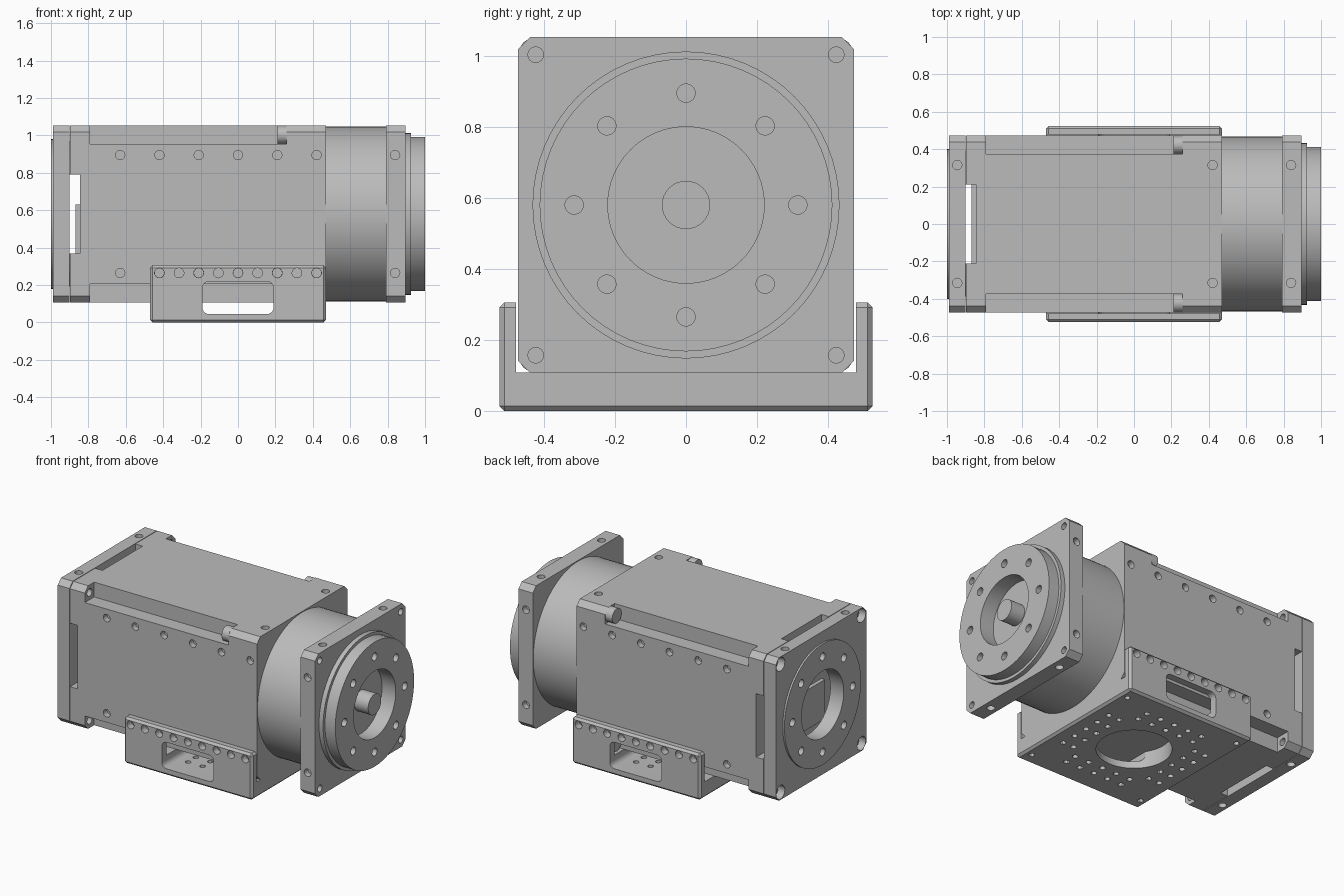
import bpy, bmesh
from math import pi, sin, cos
from mathutils import Matrix, Vector

cube = bpy.data.objects.get("Cube")
if cube:
    bpy.data.objects.remove(cube, do_unlink=True)

grey = bpy.data.materials.new("machined grey")
grey.use_nodes = True
grey.diffuse_color = (0.5, 0.5, 0.5, 1)
grey.node_tree.nodes["Principled BSDF"].inputs["Base Color"].default_value = (0.5, 0.5, 0.5, 1)

AXIS_Z = 0.58      # height of the drive axis
HALF = 0.473       # half width of the square housing
CORNER = 0.423     # tie bolt offset from the axis
TURN = {"X": Matrix.Rotation(pi / 2, 4, "Y"),
        "Y": Matrix.Rotation(pi / 2, 4, "X"),
        "Z": Matrix.Identity(4)}
SIGNS = (-1, 1)
CORNERS = [(a, b) for a in SIGNS for b in SIGNS]


def box(bm, lo, hi, bevel=0, along="XYZ", segments=1):
    """Add a box, with the edges running along the given axes bevelled."""
    lo, hi = Vector(lo), Vector(hi)
    verts = bmesh.ops.create_cube(bm, size=1)["verts"]
    for v in verts:
        v.co = Vector([l + (c + 0.5) * (h - l) for l, h, c in zip(lo, hi, v.co)])
    if bevel:
        edges = []
        for e in {e for v in verts for e in v.link_edges}:
            d = e.verts[0].co - e.verts[1].co
            if "XYZ"[max(range(3), key=lambda i: abs(d[i]))] in along:
                edges.append(e)
        bmesh.ops.bevel(bm, geom=edges, offset=bevel, segments=segments,
                        profile=0.5, affect="EDGES")


def rod(bm, axis, centre, radius, length, sides=16):
    """Add a cylinder along an axis."""
    bmesh.ops.create_cone(bm, cap_ends=True, segments=sides, radius1=radius,
                          radius2=radius, depth=length,
                          matrix=Matrix.Translation(centre) @ TURN[axis])


def drum(bm, x0, x1, radius, sides=64):
    """Add a cylinder on the drive axis."""
    rod(bm, "X", ((x0 + x1) / 2, 0, AXIS_Z), radius, x1 - x0, sides)


def bolt_circle(bm, x):
    for i in range(8):
        a = i * pi / 4
        rod(bm, "X", (x, 0.315 * cos(a), AXIS_Z + 0.315 * sin(a)), 0.026, 0.08)


def corner_rods(bm, x, radius, length):
    for a, b in CORNERS:
        rod(bm, "X", (x, a * CORNER, AXIS_Z + b * CORNER), radius, length)


def make(name, build, cut=None):
    """Make an object from a build function, less the shapes of a cut function."""
    def solid(label, fn):
        bm = bmesh.new()
        fn(bm)
        bmesh.ops.recalc_face_normals(bm, faces=bm.faces)
        mesh = bpy.data.meshes.new(label)
        bm.to_mesh(mesh)
        bm.free()
        ob = bpy.data.objects.new(label, mesh)
        bpy.context.collection.objects.link(ob)
        return ob

    ob = solid(name, build)
    ob.data.materials.append(grey)
    bpy.ops.object.select_all(action="DESELECT")
    ob.select_set(True)
    bpy.context.view_layer.objects.active = ob
    if cut:
        cutter = solid(name + "_cutter", cut)
        cutter.hide_render = True
        mod = ob.modifiers.new("cut", "BOOLEAN")
        mod.object, mod.operation = cutter, "DIFFERENCE"
        mod.solver, mod.use_self = "EXACT", True
        bpy.ops.object.modifier_apply(modifier=mod.name)
        bpy.data.objects.remove(cutter, do_unlink=True)
    bpy.ops.object.shade_smooth_by_angle(angle=pi / 6)
    return ob


def block(x0, x1):
    """Square housing section with chamfered long edges."""
    return lambda bm: box(bm, (x0, -HALF, AXIS_Z - HALF), (x1, HALF, AXIS_Z + HALF), 0.035, "X")


def vertical_holes(bm, x):
    for a, b in CORNERS:
        rod(bm, "Z", (x, a * 0.315, AXIS_Z + b * HALF), 0.025, 0.08)


def side_holes(bm, x):
    for a, b in CORNERS:
        rod(bm, "Y", (x, a * HALF, AXIS_Z + b * 0.315), 0.025, 0.08)


# Main housing with corner notches, side holes and rear slots
def housing_cuts(bm):
    for a, b in CORNERS:
        y, z = sorted((a * 0.375, a * 0.6)), sorted((b * 0.375, b * 0.6))
        box(bm, (-0.79, y[0], AXIS_Z + z[0]), (0.26, y[1], AXIS_Z + z[1]))
    corner_rods(bm, -0.8, 0.025, 0.08)
    box(bm, (-0.95, -0.6, 0.37), (-0.845, 0.6, 0.79))
    box(bm, (-0.95, -0.21, 0), (-0.845, 0.21, 1.2))
    drum(bm, -0.95, -0.845, 0.22)
    for i in range(-3, 3):
        side_holes(bm, i * 0.21)
    side_holes(bm, 0.42)
    vertical_holes(bm, 0.42)


make("housing", block(-0.898, 0.47), housing_cuts)
make("slot_plate", lambda bm: box(bm, (-0.87, -0.21, 0.37), (-0.845, 0.21, 0.63)))
make("tie_bolts", lambda bm: corner_rods(bm, 0.235, 0.049, 0.05))


# Rear plate and its raised ring
def rear_plate_cuts(bm):
    drum(bm, -1.1, -0.8, 0.22)
    corner_rods(bm, -0.985, 0.045, 0.09)
    bolt_circle(bm, -0.98)
    vertical_holes(bm, -0.945)


def rear_ring_cuts(bm):
    drum(bm, -1.1, -0.8, 0.22)
    bolt_circle(bm, -0.98)


make("rear_plate", block(-0.988, -0.902), rear_plate_cuts)
make("plate_seam", lambda bm: drum(bm, -0.903, -0.897, 0.44),
     lambda bm: (drum(bm, -1, -0.8, 0.22),
                 box(bm, (-1, -0.6, 0.37), (-0.8, 0.6, 0.79)),
                 box(bm, (-1, -0.21, 0), (-0.8, 0.21, 1.2))))
make("rear_ring", lambda bm: drum(bm, -1, -0.988, 0.4), rear_ring_cuts)

# Round neck and front flange
make("neck", lambda bm: drum(bm, 0.47, 0.79, 0.468, 96))


def flange_cuts(bm):
    corner_rods(bm, 0.88, 0.022, 0.08)
    side_holes(bm, 0.84)
    vertical_holes(bm, 0.84)


make("flange", block(0.79, 0.895), flange_cuts)


# Output disc, its bored face and the shaft
def disc_cuts(bm):
    drum(bm, 0.9, 1.1, 0.22)
    bolt_circle(bm, 0.98)


make("disc_step", lambda bm: drum(bm, 0.895, 0.925, 0.432),
     lambda bm: drum(bm, 0.9, 1.1, 0.22))
make("output_disc", lambda bm: drum(bm, 0.925, 1, 0.412), disc_cuts)
make("shaft", lambda bm: drum(bm, 0.895, 1, 0.068, 32))


# Mounting bracket: a U channel with side windows and a drilled base
def bracket_cuts(bm):
    box(bm, (-1, -0.478, 0.108), (1, 0.478, 1))
    box(bm, (-0.19, -1, 0.045), (0.19, 1, 0.22), 0.035, "Y", 5)
    rod(bm, "Z", (0, 0, 0.04), 0.225, 0.3, 48)
    for i in range(-4, 5):
        rod(bm, "Y", (i * 0.105, 0, 0.265), 0.026, 2)
    for s in SIGNS:
        for i in range(-2, 3):
            for row in (0.29, 0.37):
                rod(bm, "Z", (i * 0.105, s * row, 0.02), 0.018, 0.07, 12)
                rod(bm, "Z", (s * row, i * 0.105, 0.02), 0.018, 0.07, 12)
    for a, b in CORNERS:
        rod(bm, "Z", (a * 0.42, b * 0.44, 0.02), 0.018, 0.07, 12)


make("mounting_bracket",
     lambda bm: box(bm, (-0.47, -0.525, 0), (0.47, 0.525, 0.306), 0.014), bracket_cuts)
